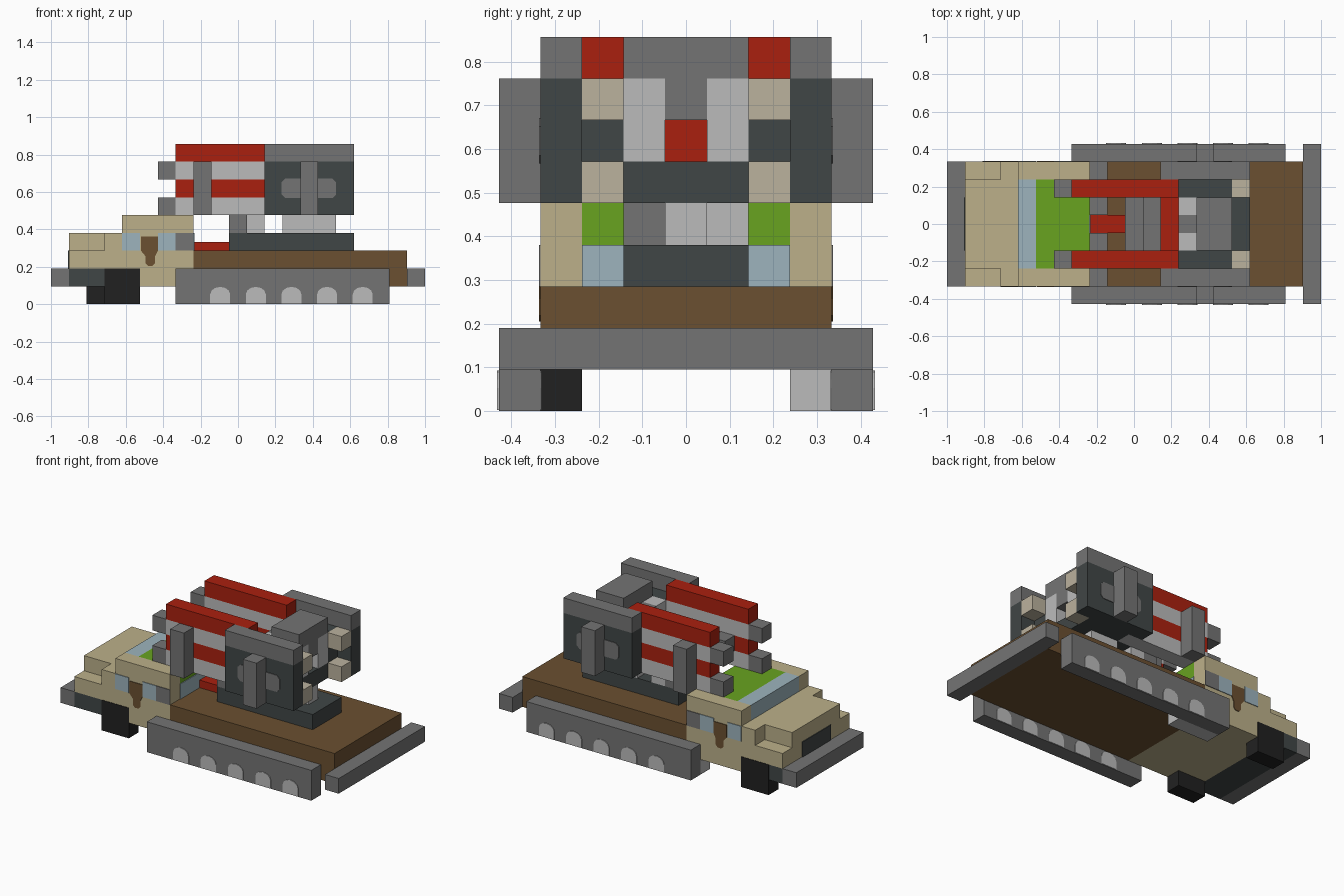
import bpy, bmesh, math

cube = bpy.data.objects.get("Cube")
if cube:
    bpy.data.objects.remove(cube, do_unlink=True)

U = 2 / 21          # one grid step; x counts from the nose, y from the middle


def linear(c):
    c /= 255
    return c / 12.92 if c <= 0.04045 else ((c + 0.055) / 1.055) ** 2.4


def material(name, *rgb):
    m = bpy.data.materials.new(name)
    col = [linear(c) for c in rgb] + [1]
    m.use_nodes = True
    m.diffuse_color = col
    m.node_tree.nodes["Principled BSDF"].inputs["Base Color"].default_value = col
    return m


CREAM = material("cream", 188, 176, 138)
BROWN = material("brown", 107, 80, 49)
GRAY = material("mid gray", 116, 116, 116)
LIGHT = material("light gray", 187, 187, 187)
RED = material("red", 170, 32, 15)
SLATE = material("slate", 64, 70, 70)
BLACK = material("black", 33, 33, 33)
GREEN = material("green", 104, 163, 32)
BLUE = material("pale blue", 157, 180, 189)
BEIGE = material("beige", 187, 178, 158)


def finish(name, bm, mat):
    bmesh.ops.recalc_face_normals(bm, faces=bm.faces)
    me = bpy.data.meshes.new(name)
    bm.to_mesh(me)
    bm.free()
    me.materials.append(mat)
    ob = bpy.data.objects.new(name, me)
    bpy.context.collection.objects.link(ob)
    return ob


def box(name, mat, x, y, z):
    """Box from (low, high) pairs in grid steps."""
    bm = bmesh.new()
    bmesh.ops.create_cube(bm, size=1)
    for v in bm.verts:
        for i, (lo, hi) in enumerate((x, y, z)):
            v.co[i] = (lo if v.co[i] < 0 else hi) * U
        v.co.x -= 1
    return finish(name, bm, mat)


def pair(name, mat, x, y, z):
    """Same box on both sides of the centre line."""
    box(name + "_front", mat, x, (-y[1], -y[0]), z)
    box(name + "_back", mat, x, y, z)


def side_plate(name, mat, outline, y):
    """Thin painted plate standing on a side face at y."""
    bm = bmesh.new()
    thick = 0.004 * (1 if y > 0 else -1)
    face = bm.faces.new([bm.verts.new((px * U - 1, y * U, pz * U)) for px, pz in outline])
    ext = bmesh.ops.extrude_face_region(bm, geom=[face])
    for g in ext["geom"]:
        if isinstance(g, bmesh.types.BMVert):
            g.co.y += thick
    finish(name, bm, mat)


def rect(x0, x1, z0, z1, c=0):
    if not c:
        return [(x0, z0), (x1, z0), (x1, z1), (x0, z1)]
    return [(x0 + c, z0), (x1 - c, z0), (x1, z0 + c), (x1, z1 - c),
            (x1 - c, z1), (x0 + c, z1), (x0, z1 - c), (x0, z0 + c)]


W = (-3.5, 3.5)
C = (-1.5, 1.5)

# chassis, bed and bumpers
box("cargo_bed", BROWN, (8, 20), W, (1, 3))
box("rear_bumper", GRAY, (20, 21), (-4.5, 4.5), (1, 2))
box("front_bumper", GRAY, (0, 1), W, (1, 2))
box("front_chassis", SLATE, (1, 3), W, (1, 2))
box("cab_floor", CREAM, (3, 8), W, (1, 2))
box("front_wheel_near", BLACK, (3, 5), (-3.53, -2.5), (0, 2))
box("front_wheel_far", BLACK, (2, 4), (2.5, 3.53), (0, 2))
box("drive_housing", LIGHT, (7, 10), (2.5, 3.5), (0, 1))
box("drive_housing_base", GRAY, (7, 10), (2.5, 3.5), (-0.0, 0.05))

# tracks with painted road wheels on both faces
pair("track", GRAY, (7, 19), (3.5, 4.5), (0, 2))
for i in range(5):
    mid = 9.5 + 2 * i
    arch = [(mid - 0.56, 0.03)] + [
        (mid - 0.56 * math.cos(a), 0.55 + 0.42 * math.sin(a))
        for a in [k * math.pi / 6 for k in range(7)]] + [(mid + 0.56, 0.03)]
    for s in (-1, 1):
        side_plate(f"road_wheel_{i}", LIGHT, arch, 4.5 * s)
        # inner face, plate buried so that it looks inward
        side_plate(f"inner_road_wheel_{i}", LIGHT, arch, 3.47 * s)

# hood and cab
box("nose", CREAM, (1, 3), W, (2, 3))
box("hood", CREAM, (1, 3), (-2.5, 2.5), (3, 4))
box("grille", SLATE, (0.95, 1), C, (2, 3))
box("cab", CREAM, (3, 8), W, (2, 4))
pair("cab_upper_side", CREAM, (4, 8), (2.5, 3.5), (4, 5))
box("windshield", BLUE, (4, 5), (-2.5, 2.5), (4, 5))
box("canvas_roof", GREEN, (5, 8), (-2.5, 2.5), (4, 5))
box("rear_window", BLUE, (8, 8.05), (-2.5, 2.5), (3, 4))
door = [(5.05, 3.8), (5.05, 3.0), (5.3, 2.7), (5.3, 2.3), (5.45, 2.15),
        (5.7, 2.15), (5.85, 2.3), (5.85, 2.7), (6, 3.0), (6, 3.8)]
for s in (-3.5, 3.5):
    side_plate("door", BROWN, door, s)
    side_plate("front_side_window", BLUE, rect(4, 5, 3, 4), s)
    side_plate("rear_side_window", BLUE, rect(6, 7, 3, 4), s)
    side_plate("cab_pillar", GRAY, rect(7, 8, 3, 4), s)

# turret base and pedestal
box("turret_base", SLATE, (10, 17), C, (3, 4))
box("ammo_box", RED, (8, 10), (-0.5, 0.5), (3, 3.5))
box("gunner_step", GRAY, (10, 11), C, (4, 5))
box("step_brace", LIGHT, (11, 12), (0.5, 1.5), (4, 5))
box("pedestal", LIGHT, (13, 16), (-0.5, 0.5), (4, 5))
box("pedestal_side", LIGHT, (13, 15), (0.5, 1.5), (4, 5))
box("turret_floor", SLATE, (12, 16), C, (5, 6))
box("gunner_seat", GRAY, (11, 12), C, (5, 6))

# shields with caps, posts and rounded patches
pair("shield", SLATE, (12, 17), (2.5, 3.5), (5, 8))
pair("shield_cap", GRAY, (12, 17), (2.5, 3.5), (8, 9))
pair("shield_post", GRAY, (14, 15), (3.5, 4.5), (5, 8))
pair("gun_post", GRAY, (8, 9), (2.5, 3.5), (5, 8))
for s in (-3.5, 3.5):
    side_plate("shield_patch", GRAY, rect(12.95, 16, 5.95, 7.05, 0.2), s)

# guns: stacked layers, barrels and breeches
for z, mat in zip(range(5, 9), (LIGHT, RED, LIGHT, RED)):
    pair(f"gun_layer_{z}", mat, (7, 13), (1.5, 2.5), (z, z + 1))
for z in (5, 7):
    pair(f"barrel_{z}", GRAY, (6, 7), (1.5, 2.5), (z, z + 1))
    pair(f"breech_{z}", BEIGE, (16, 17), (1.5, 2.5), (z, z + 1))
pair("gun_housing", SLATE, (13, 16), (1.5, 2.5), (5, 8))
pair("gun_link", GRAY, (8, 9), (0.5, 1.5), (6, 7))

# cross beam, arms and gunner's roof
box("cross_beam", RED, (12, 13), C, (6, 7))
pair("turret_arm", LIGHT, (13, 16), (0.5, 1.5), (6, 8))
box("sight", GRAY, (13, 16), (-0.5, 0.5), (7, 8))
box("turret_roof", GRAY, (14, 16), C, (8, 9))
